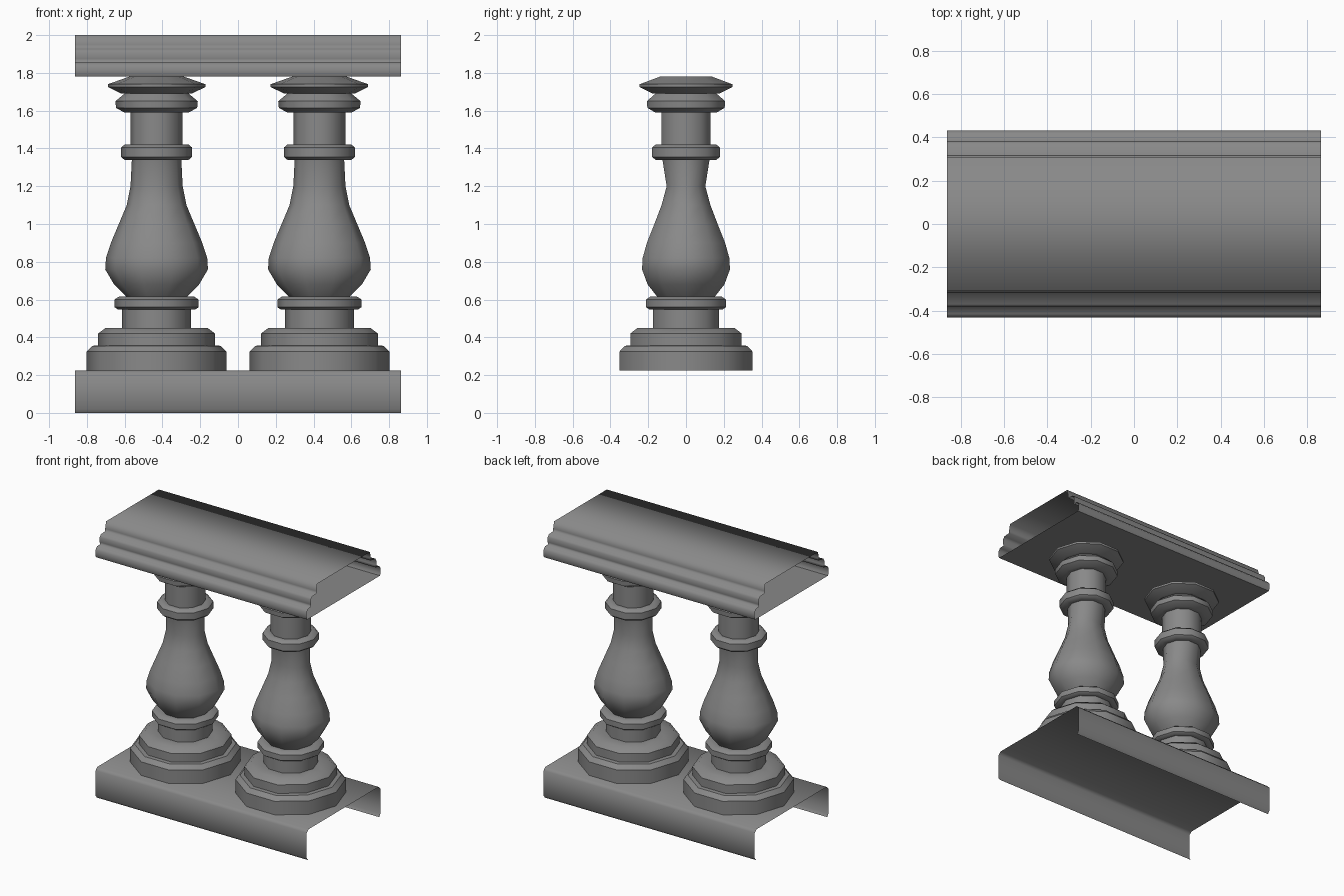
import bpy, bmesh, math

cube = bpy.data.objects.get("Cube")
if cube:
    bpy.data.objects.remove(cube, do_unlink=True)

stone = bpy.data.materials.new("grey stone")
stone.use_nodes = True
GREY = (0.25, 0.25, 0.25, 1)
stone.diffuse_color = GREY
stone.node_tree.nodes["Principled BSDF"].inputs["Base Color"].default_value = GREY

HALF = 0.863      # half length of rail and plinth
SIDES = 10        # baluster facets


def finish(name, bm, angle):
    mesh = bpy.data.meshes.new(name)
    bm.to_mesh(mesh)
    bm.free()
    mesh.materials.append(stone)
    obj = bpy.data.objects.new(name, mesh)
    bpy.context.collection.objects.link(obj)
    bpy.ops.object.select_all(action='DESELECT')
    obj.select_set(True)
    bpy.context.view_layer.objects.active = obj
    bpy.ops.object.shade_smooth_by_angle(angle=math.radians(angle))
    return obj


def sheet(name, half_profile, angle):
    """Open strip along x; the (y, z) profile is mirrored front to back."""
    path = [(-y, z) for y, z in half_profile] + half_profile[::-1]
    bm = bmesh.new()
    rows = [[bm.verts.new((x, y, z)) for y, z in path] for x in (-HALF, HALF)]
    for i in range(len(path) - 1):
        bm.faces.new((rows[0][i], rows[1][i], rows[1][i + 1], rows[0][i + 1]))
    return finish(name, bm, angle)


def baluster(name, x):
    # (z, radius, front-to-back squash)
    foot = [(0.225, 0.37), (0.325, 0.37), (0.355, 0.34), (0.357, 0.31),
            (0.42, 0.31), (0.45, 0.27), (0.45, 0.183), (0.548, 0.183)]
    lower_ring = [(0.548, 0.205), (0.56, 0.223), (0.6, 0.223), (0.615, 0.2)]
    bulb = [(0.615, 0.16, 1), (0.68, 0.225, 0.95), (0.76, 0.272, 0.9),
            (0.82, 0.268, 0.9), (0.9, 0.242, 0.9), (1.0, 0.2, 0.88),
            (1.1, 0.158, 0.86), (1.2, 0.138, 0.78), (1.34, 0.131, 1)]
    neck = [(1.34, 0.17), (1.355, 0.188), (1.405, 0.188), (1.42, 0.17),
            (1.42, 0.137), (1.59, 0.137)]
    capital = [(1.59, 0.17), (1.615, 0.215), (1.65, 0.218), (1.69, 0.17),
               (1.692, 0.19), (1.725, 0.258), (1.74, 0.258), (1.78, 0.145)]
    bm = bmesh.new()
    last = None
    for z, r, *squash in foot + lower_ring + bulb + neck + capital:
        k = squash[0] if squash else 1
        ring = []
        for i in range(SIDES):
            a = 2 * math.pi * i / SIDES
            ring.append(bm.verts.new((x + r * math.cos(a), r * k * math.sin(a), z)))
        if last:
            for i in range(SIDES):
                j = (i + 1) % SIDES
                bm.faces.new((last[i], last[j], ring[j], ring[i]))
        last = ring
    return finish(name, bm, 42)


# Plinth: a channel with open ends and open underside
sheet("plinth", [(0.415, 0), (0.43, 0.02), (0.43, 0.205), (0.41, 0.225)], 50)

# Handrail: stepped moulding, softly shaded, with a flat soffit
sheet("handrail", [(0.425, 1.78), (0.432, 1.795), (0.432, 1.835), (0.415, 1.855),
                   (0.378, 1.858), (0.382, 1.875), (0.382, 1.91), (0.37, 1.927),
                   (0.318, 1.932), (0.318, 1.95), (0.308, 2.0)], 180)
sheet("handrail_soffit", [(0.425, 1.78)], 30).data.flip_normals()

# Pair of balusters
for side, sx in (("left", 1), ("right", -1)):
    baluster("baluster_" + side, sx * 0.431)
